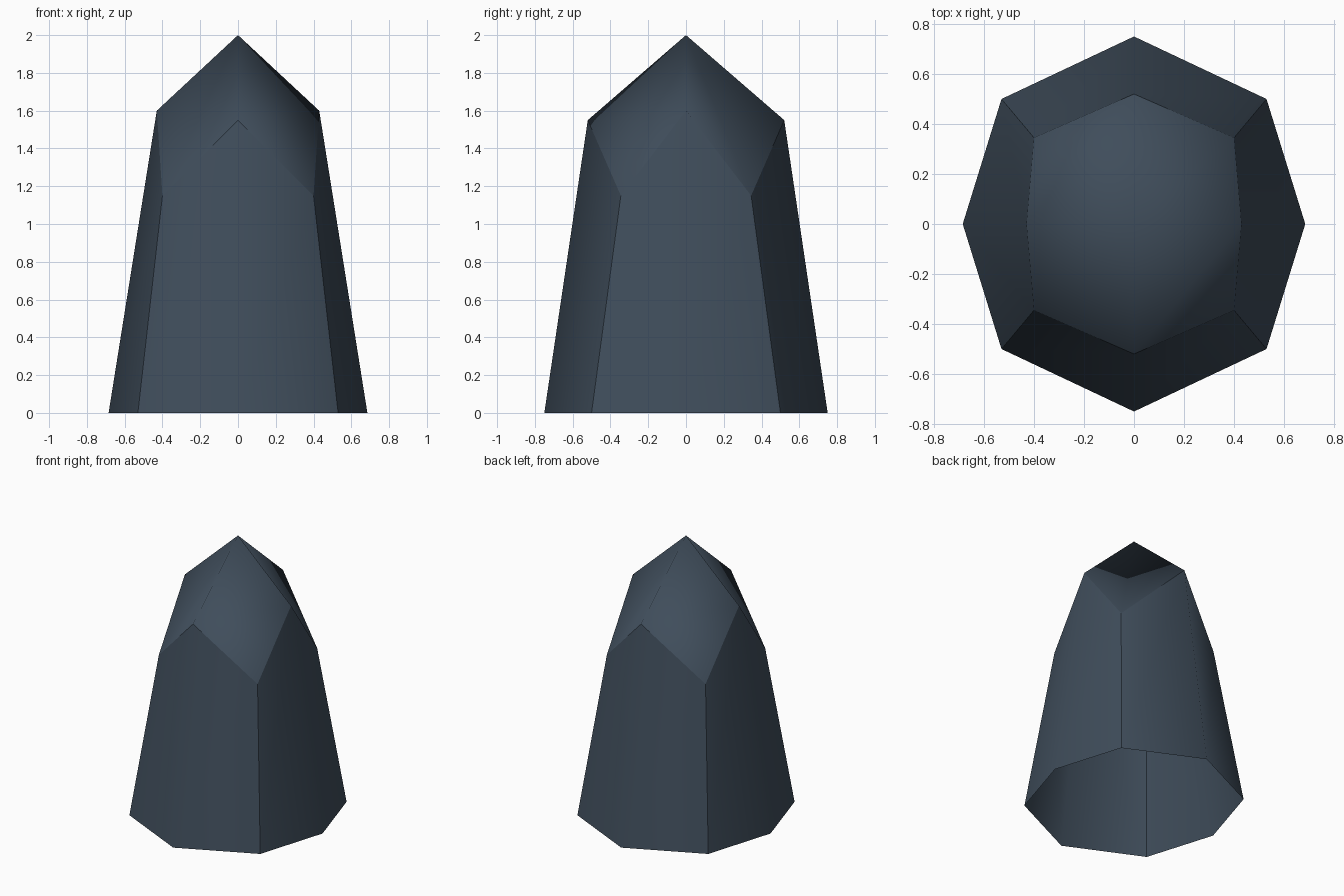
import bpy
import bmesh

if "Cube" in bpy.data.objects:
    bpy.data.objects.remove(bpy.data.objects["Cube"])

# Colour
slate = bpy.data.materials.new("slate_blue")
slate.diffuse_color = (0.05, 0.074, 0.104, 1)
slate.use_nodes = True
slate.node_tree.nodes["Principled BSDF"].inputs["Base Color"].default_value = slate.diffuse_color


def ring(bm, front, side, corner):
    """Eight points from (reach, height) of the middles and (x, y, z) of the corners."""
    (fy, fz), (sx, sz), (cx, cy, cz) = front, side, corner
    pts = [(sx, 0, sz), (cx, cy, cz), (0, fy, fz), (-cx, cy, cz),
           (-sx, 0, sz), (-cx, -cy, cz), (0, -fy, fz), (cx, -cy, cz)]
    return [bm.verts.new(p) for p in pts]


bm = bmesh.new()
base = ring(bm, (0.75, 0), (0.685, 0), (0.53, 0.5, 0))
rim = ring(bm, (0.52, 1.55), (0.43, 1.6), (0.40, 0.345, 1.15))
tip = bm.verts.new((0, 0, 2))

# Tapering walls, open at the bottom
for i in range(8):
    j = (i + 1) % 8
    bm.faces.new((base[i], base[j], rim[j], rim[i]))

# Pointed cap: one folded facet per corner, fold direction alternating
for n, c in enumerate((1, 3, 5, 7)):
    a, k, b = rim[c - 1], rim[c], rim[(c + 1) % 8]
    if n % 2 == 0:
        tris = ((tip, a, k), (tip, k, b))
    else:
        tris = ((tip, a, b), (a, k, b))
    for t in tris:
        bm.faces.new(t)

# Smooth faces with crisp corner edges and rim
for f in bm.faces:
    f.smooth = True
for i in range(8):
    bm.edges.get((rim[i], rim[(i + 1) % 8])).smooth = False
    if i % 2:
        bm.edges.get((base[i], rim[i])).smooth = False

mesh = bpy.data.meshes.new("crystal_rock")
bm.to_mesh(mesh)
bm.free()
mesh.materials.append(slate)
bpy.context.collection.objects.link(bpy.data.objects.new("crystal_rock", mesh))
